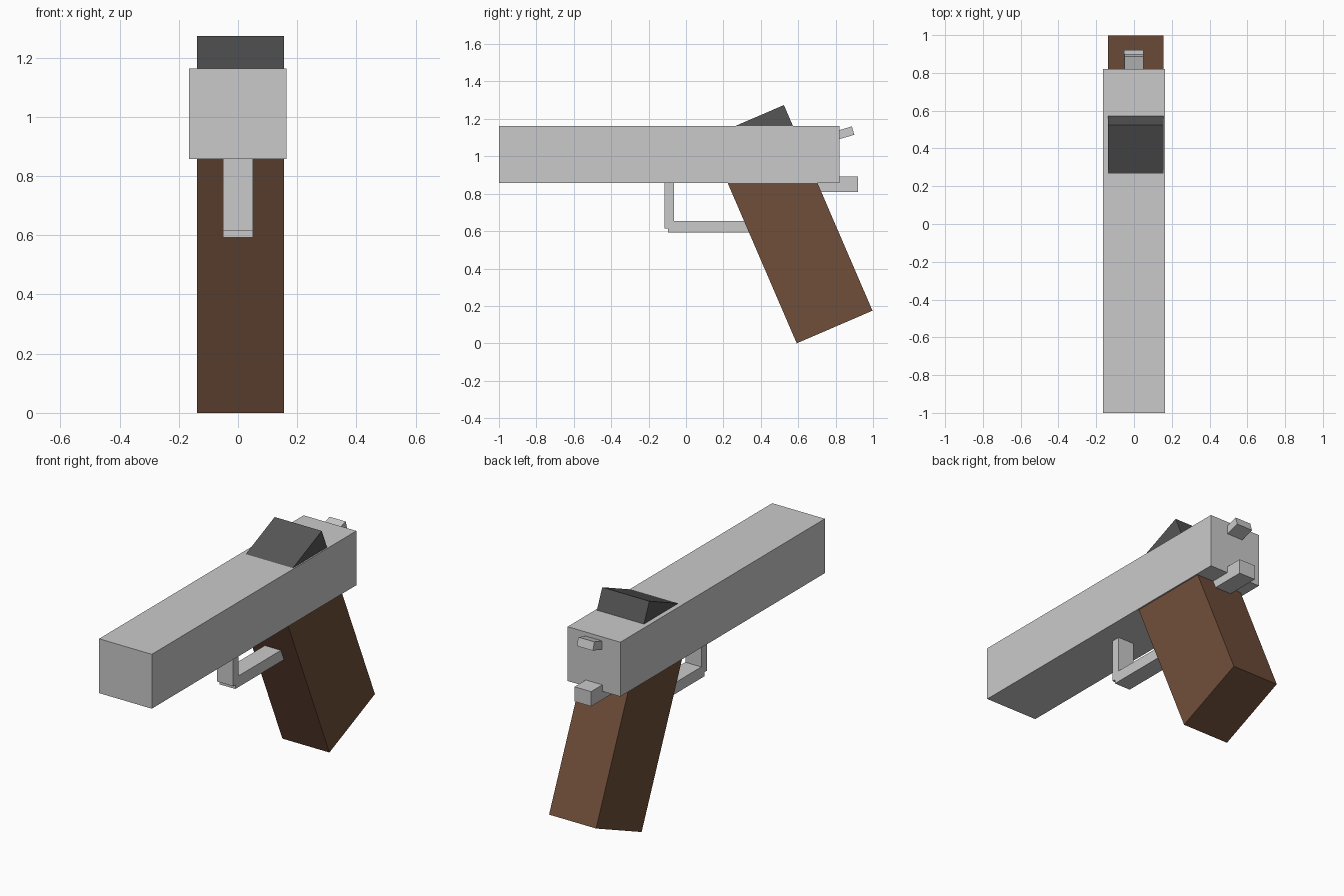
import bpy, bmesh, math
from mathutils import Vector

if "Cube" in bpy.data.objects:
    bpy.data.objects.remove(bpy.data.objects["Cube"])


def material(name, rgb):
    m = bpy.data.materials.new(name)
    m.diffuse_color = (*rgb, 1)
    m.use_nodes = True
    m.node_tree.nodes["Principled BSDF"].inputs["Base Color"].default_value = m.diffuse_color
    return m


STEEL = material("light grey", (0.59, 0.59, 0.59))
BROWN = material("brown", (0.163, 0.078, 0.043))
DARK = material("dark grey", (0.092, 0.092, 0.092))


def extrude_profile(name, profile, x0, x1, mat):
    """Side profile of (y, z) points, extruded from x0 to x1."""
    bm = bmesh.new()
    face = bm.faces.new([bm.verts.new((x0, y, z)) for y, z in profile])
    res = bmesh.ops.extrude_face_region(bm, geom=[face])
    verts = [v for v in res["geom"] if isinstance(v, bmesh.types.BMVert)]
    bmesh.ops.translate(bm, verts=verts, vec=(x1 - x0, 0, 0))
    bmesh.ops.recalc_face_normals(bm, faces=bm.faces)
    mesh = bpy.data.meshes.new(name)
    bm.to_mesh(mesh)
    bm.free()
    mesh.materials.append(mat)
    ob = bpy.data.objects.new(name, mesh)
    bpy.context.collection.objects.link(ob)
    return ob


def rect(y0, y1, z0, z1):
    return [(y0, z0), (y1, z0), (y1, z1), (y0, z1)]


# Long slide block
extrude_profile("slide", rect(-1, 0.82, 0.857, 1.163), -0.165, 0.163, STEEL)

# Raked grip, and the dark block continuing it through the top of the slide
tilt = math.radians(23.3)
along = Vector((math.cos(tilt), math.sin(tilt)))
up = Vector((-math.sin(tilt), math.cos(tilt)))
corner = Vector((0.592, 0.0))


def raked(s0, s1, width=0.441):
    a, b = corner + up * s0, corner + up * s1
    return [a, a + along * width, b + along * width, b]


extrude_profile("grip", raked(0, 1.0), -0.138, 0.155, BROWN)
extrude_profile("rear_sight_block", raked(1.0, 1.197), -0.138, 0.155, DARK)

# Trigger guard: front post and lower bar running into the grip
extrude_profile("guard_post", rect(-0.115, -0.065, 0.615, 0.87), -0.05, 0.05, STEEL)
extrude_profile("guard_bar", rect(-0.095, 0.42, 0.592, 0.655), -0.05, 0.05, STEEL)

# Tang behind the grip, and the small tilted hammer
extrude_profile("tang", rect(0.60, 0.92, 0.81, 0.893), -0.053, 0.05, STEEL)
extrude_profile("hammer", [(0.78, 1.08), (0.90, 1.115), (0.887, 1.16), (0.78, 1.128)],
                -0.05, 0.05, STEEL)
